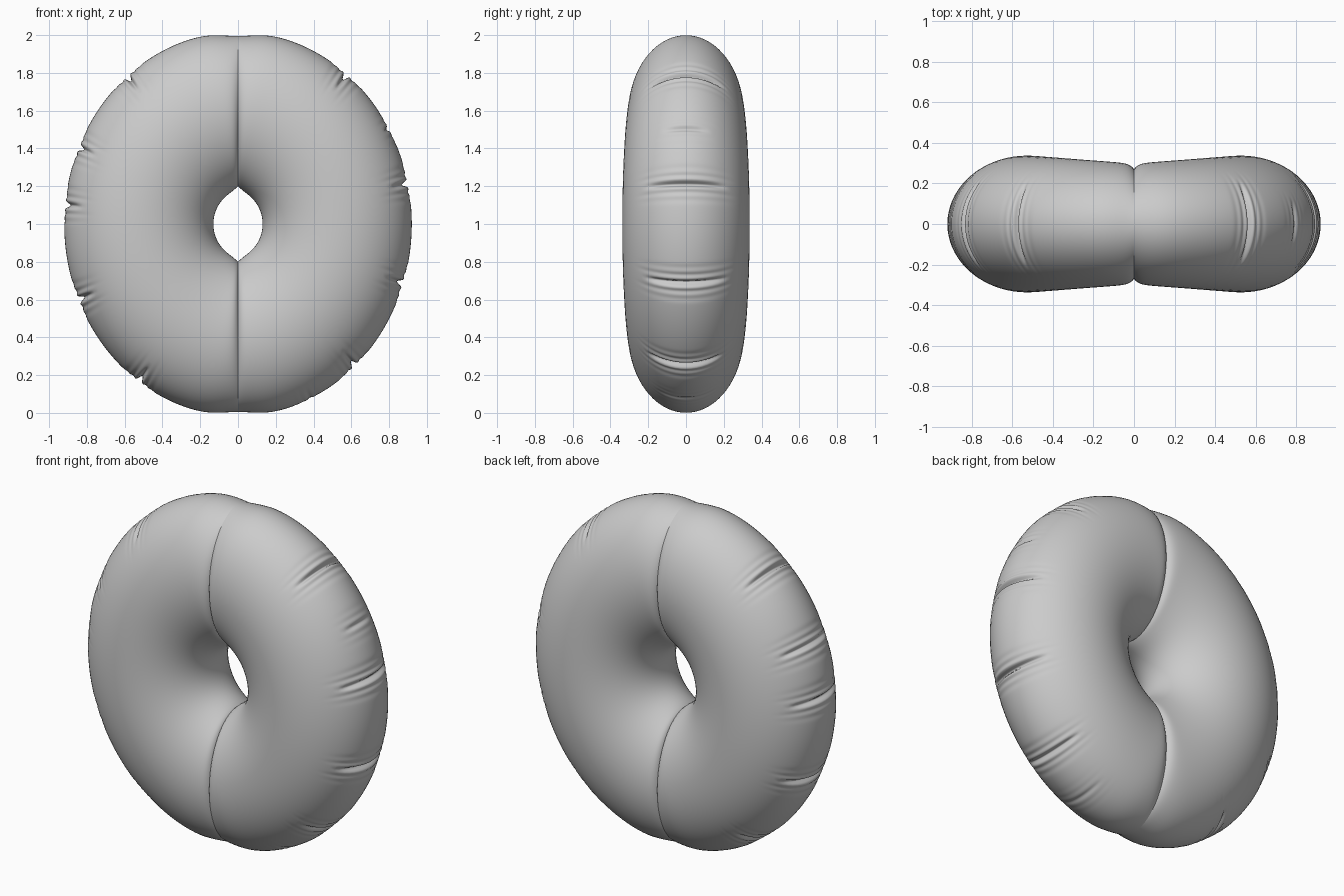
import bpy, bmesh, math
from math import sin, cos, exp, pi

if "Cube" in bpy.data.objects:
    bpy.data.objects.remove(bpy.data.objects["Cube"])

N_RING, N_TUBE = 1000, 72
AX, BZ = 0.92, 1.017          # outer outline radii

# pinched creases on the outer rim: x, z, depth, half length (tube angle)
CREASES = [
    (0.56, 1.77, 0.036, 0.66), (0.79, 1.50, 0.014, 0.34), (0.88, 1.21, 0.034, 0.66),
    (0.86, 0.69, 0.036, 0.66), (0.61, 0.26, 0.034, 0.66), (0.38, 0.08, 0.007, 0.5),
    (-0.57, 1.76, 0.036, 0.66), (-0.83, 1.40, 0.032, 0.66), (-0.90, 1.10, 0.030, 0.66),
    (-0.82, 0.61, 0.036, 0.66), (-0.51, 0.19, 0.036, 0.66),
]
CREASE_T = [(math.atan2(x / AX, (z - 1) / BZ), d, l) for x, z, d, l in CREASES]


def crease_offset(t, v):
    """Main fold with softer wrinkles on both sides of it."""
    off = 0.0
    for tc, depth, length in CREASE_T:
        d = (t - tc + pi) % (2 * pi) - pi
        if abs(d) > 0.2:
            continue
        fade = max(0.0, 1 - (v / length) ** 2) ** 0.7
        wide = max(0.0, 1 - (v / (length * 1.35)) ** 2)
        off -= depth * fade * exp(-(d / 0.014) ** 2)
        off -= depth * 0.22 * wide * exp(-((abs(d) - 0.045) / 0.014) ** 2)
        off -= depth * 0.10 * wide * exp(-((abs(d) - 0.085) / 0.018) ** 2)
    return off


def ring_point(t, v):
    s = abs(sin(t))                                   # distance from the seam
    oz = BZ - 0.022 * exp(-(s / 0.14) ** 2)           # flattened at the seam
    iz = 0.16 + 0.04 * exp(-s / 0.3)                  # pointed hole
    ox, oz = AX * sin(t), oz * cos(t)
    ix, iz = 0.13 * sin(t), iz * cos(t)
    depth = 0.27 + 0.028 * (1 - exp(-s / 0.04)) + 0.039 * s
    mx, mz = (ox + ix) / 2, (oz + iz) / 2
    hx, hz = (ox - ix) / 2, (oz - iz) / 2
    k = cos(v)
    if abs(v) < 1.0:
        k += crease_offset(t, v) / math.hypot(hx, hz)
    return (mx + hx * k, depth * sin(v), 1 + mz + hz * k)


# inflated ring
bm = bmesh.new()
rows = []
for i in range(N_RING):
    t = 2 * pi * i / N_RING
    rows.append([bm.verts.new(ring_point(t, 2 * pi * j / N_TUBE - pi))
                 for j in range(N_TUBE)])
for i in range(N_RING):
    a, b = rows[i], rows[(i + 1) % N_RING]
    for j in range(N_TUBE):
        k = (j + 1) % N_TUBE
        bm.faces.new((a[j], b[j], b[k], a[k]))
bmesh.ops.recalc_face_normals(bm, faces=bm.faces)

# sewn seam stays sharp
for r in (rows[0], rows[N_RING // 2]):
    for j in range(N_TUBE):
        e = bm.edges.get((r[j], r[(j + 1) % N_TUBE]))
        e.smooth = False
for f in bm.faces:
    f.smooth = True

mesh = bpy.data.meshes.new("inflatable_ring")
bm.to_mesh(mesh)
bm.free()
ring = bpy.data.objects.new("inflatable_ring", mesh)
bpy.context.collection.objects.link(ring)
